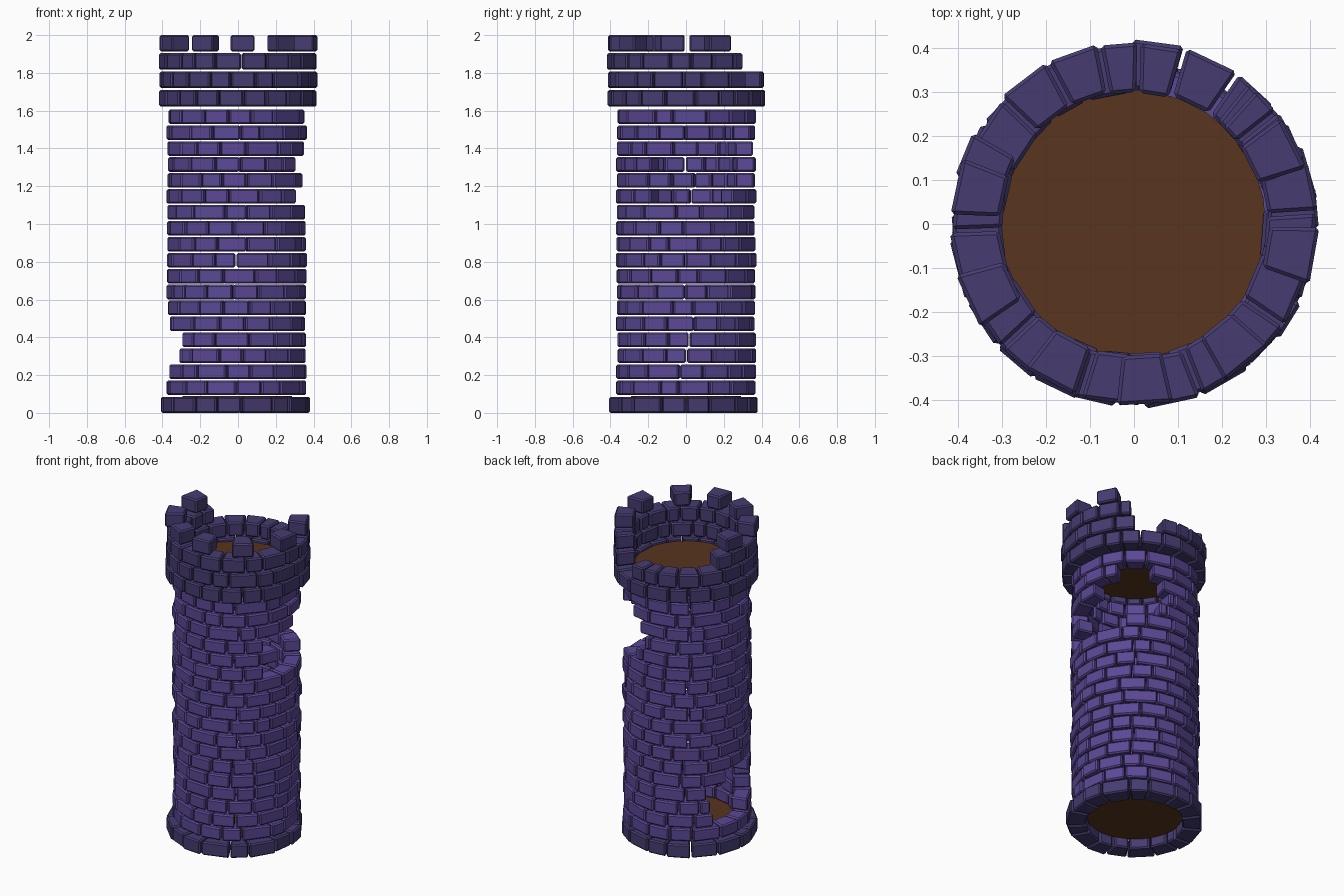
import bpy, bmesh, random
from math import radians, cos, sin

if "Cube" in bpy.data.objects:
    bpy.data.objects.remove(bpy.data.objects["Cube"])

random.seed(7)


def material(name, col):
    m = bpy.data.materials.new(name)
    m.diffuse_color = (*col, 1)
    m.use_nodes = True
    m.node_tree.nodes["Principled BSDF"].inputs["Base Color"].default_value = m.diffuse_color
    return m


WALL = material("wall_stone", (0.105, 0.065, 0.30))
TRIM = material("trim_stone", (0.062, 0.045, 0.165))
WOOD = material("floor_wood", (0.10, 0.035, 0.013))


def brick(bm, a0, a1, r0, r1, z0, z1, cx=0, cy=0):
    """Flat-faced wedge stone between two angles (degrees)."""
    g = 0.004
    dr = random.uniform(-0.006, 0.006)
    v = []
    for z in (z0, z1):
        for a, r, s in ((a0, r0, 1), (a0, r1, 1), (a1, r1, -1), (a1, r0, -1)):
            t = radians(a) + s * g / r
            v.append(bm.verts.new((cx + (r + dr) * cos(t), cy + (r + dr) * sin(t), z)))
    for f in ((3, 2, 1, 0), (4, 5, 6, 7), (0, 1, 5, 4), (1, 2, 6, 5), (2, 3, 7, 6), (3, 0, 4, 7)):
        bm.faces.new([v[i] for i in f])


def pieces(a0, a1, gap):
    """Parts of the span a0..a1 left over outside the gap."""
    spans = [(a0, a1)]
    if gap:
        for k in (-360, 0, 360):
            g0, g1 = gap[0] + k, gap[1] + k
            new = []
            for s0, s1 in spans:
                new += [(s0, min(s1, g0)), (max(s0, g1), s1)]
            spans = [s for s in new if s[1] - s[0] > 0.01]
    return [s for s in spans if s[1] - s[0] > 6]


def course(bm, n, phase, r0, r1, z0, z1, gap=None, cx=0, cy=0):
    """One ring of n uneven stones with an optional broken gap."""
    step = 360 / n
    edges = [phase + (i + random.uniform(-0.2, 0.2)) * step for i in range(n)]
    edges.append(edges[0] + 360)
    for a, b in zip(edges, edges[1:]):
        for p, q in pieces(a, b, gap):
            brick(bm, p, q, r0, r1, z0, z1, cx, cy)


def finish(bm, name, mat, bevel=0.008):
    bmesh.ops.recalc_face_normals(bm, faces=bm.faces)
    bmesh.ops.bevel(bm, geom=bm.edges[:], offset=bevel, segments=1,
                    affect='EDGES', profile=0.5)
    me = bpy.data.meshes.new(name)
    bm.to_mesh(me)
    bm.free()
    me.materials.append(mat)
    ob = bpy.data.objects.new(name, me)
    bpy.context.collection.objects.link(ob)


# Base ring
bm = bmesh.new()
course(bm, 17, 257, 0.28, 0.393, 0.0, 0.085, cx=-0.015, cy=-0.01)
finish(bm, "base_ring", TRIM)

# Shaft courses, with a low hole on the left and a high one at the back right
holes = {1: (150, 188), 2: (147, 216), 3: (147, 216), 4: (166, 196),
         12: (-30, 36), 13: (-8, 72), 14: (-30, 82), 15: (14, 76), 16: (34, 62)}
bm = bmesh.new()
for i in range(18):
    z = 0.095 + i * 0.0844
    course(bm, 16, (i % 2) * 11 + random.uniform(-4, 4), 0.27, 0.369,
           z, z + 0.077, holes.get(i), cx=-0.008)
finish(bm, "shaft_wall", WALL)

# Crown courses, crumbling at the back
bm = bmesh.new()
for i, gap in enumerate((None, (57, 74), (48, 150))):
    z = 1.622 + i * 0.0975
    course(bm, 20, 4 + (i % 2) * 9, 0.303, 0.416, z, z + 0.087, gap)
finish(bm, "crown_wall", TRIM)

# Merlons that survive
bm = bmesh.new()
for a in (168, 205, 242, 273.5, 309, 350, 27):
    brick(bm, a - 9.5, a + 9.5, 0.303, 0.416, 1.914, 2.0)
finish(bm, "merlons", TRIM)

# Wooden floors
for name, z, r in (("lower_floor", 0.075, 0.29), ("upper_floor", 1.675, 0.305)):
    bpy.ops.mesh.primitive_cylinder_add(vertices=32, radius=r, depth=0.03, location=(-0.005, 0, z))
    ob = bpy.context.object
    ob.name = name
    ob.data.materials.append(WOOD)
